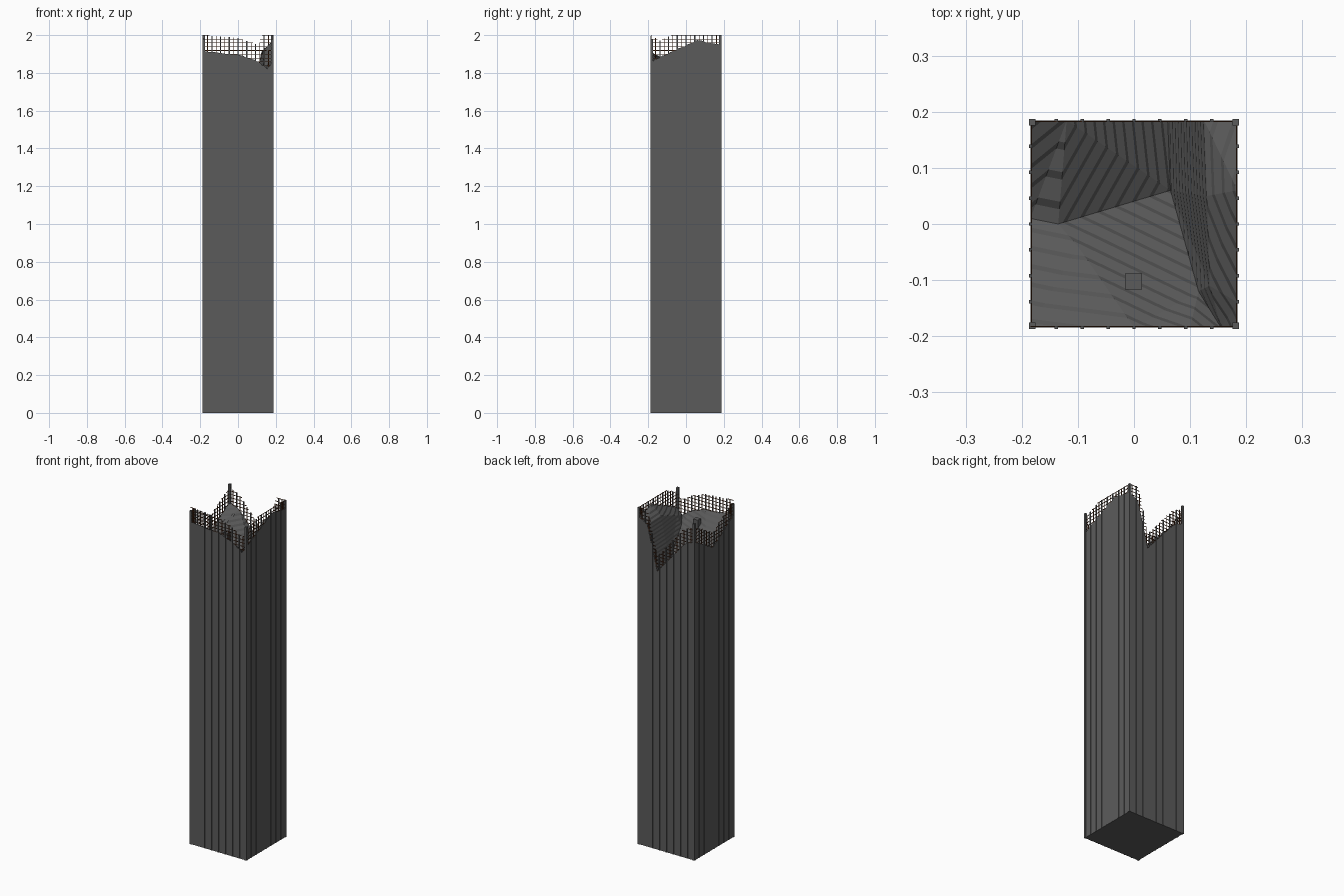
import bpy, bmesh, math
from mathutils import Vector
from mathutils.geometry import delaunay_2d_cdt

if "Cube" in bpy.data.objects:
    bpy.data.objects.remove(bpy.data.objects["Cube"])

W = 0.1845      # half width of the core
STEP = 0.02     # layer height of the terraced top
OVER = 0.09     # how far the mesh stands above the core


def material(name, col):
    m = bpy.data.materials.new(name)
    m.diffuse_color = (*col, 1)
    m.use_nodes = True
    m.node_tree.nodes["Principled BSDF"].inputs["Base Color"].default_value = m.diffuse_color
    return m


GREY = material("dark concrete", (0.105, 0.105, 0.105))
RUST = material("rusty brown", (0.09, 0.027, 0.009))


def finish(bm, name, mat):
    me = bpy.data.meshes.new(name)
    bm.to_mesh(me)
    bm.free()
    me.materials.append(mat)
    ob = bpy.data.objects.new(name, me)
    bpy.context.collection.objects.link(ob)
    return ob


def box(bm, lo, hi):
    vs = [bm.verts.new((x, y, z)) for z in (lo[2], hi[2])
          for x, y in ((lo[0], lo[1]), (hi[0], lo[1]), (hi[0], hi[1]), (lo[0], hi[1]))]
    for f in ((3, 2, 1, 0), (4, 5, 6, 7), (0, 1, 5, 4), (1, 2, 6, 5), (2, 3, 7, 6), (3, 0, 4, 7)):
        bm.faces.new([vs[i] for i in f])


# Broken top: heights along each wall as (position along wall, z)
front = [(-W, 1.91), (0, 1.895), (0.1, 1.86), (0.155, 1.82), (W, 1.855)]
right = [(-W, 1.855), (-0.14, 1.88), (0.06, 1.97), (W, 1.945)]
back = [(-W, 1.89), (-0.12, 1.86), (0.06, 1.65), (0.125, 1.91), (W, 1.945)]
left = [(-W, 1.91), (0.01, 1.79), (W, 1.89)]
inner = [(-0.135, 0, 1.79), (0.065, 0.06, 1.66), (0.115, -0.12, 1.79),
         (0.13, 0.05, 1.91), (0.135, -0.11, 1.85), (-0.1, -0.04, 1.81)]


def terrace(z):
    k = math.floor(z / STEP + 1e-4)
    t = z - k * STEP
    return k * STEP + (2 * t if t < 0.005 else 0.010 + (t - 0.005) * 10 / 15)


# Core: terraced valley surface closed down to the ground
ring = [(x, -W, z) for x, z in front] + [(W, y, z) for y, z in right[1:]]
ring += [(x, W, z) for x, z in back[-2::-1]] + [(-W, y, z) for y, z in left[-2:0:-1]]
pts = ring + inner
n = len(ring)
loop = [(i, (i + 1) % n) for i in range(n)]
breaks = [(n, n + 1), (n + 1, n + 2), (n + 3, n + 4)]
co, _, tris, orig, _, _ = delaunay_2d_cdt([Vector(p[:2]) for p in pts], loop + breaks, [], 1, 1e-6)
bm = bmesh.new()
vs = [bm.verts.new((c.x, c.y, pts[o[0]][2])) for c, o in zip(co, orig)]
for t in tris:
    bm.faces.new([vs[i] for i in t])
for k in range(80, 101):
    for dz in (0, 0.005):
        bmesh.ops.bisect_plane(bm, geom=bm.verts[:] + bm.edges[:] + bm.faces[:], dist=1e-6,
                               plane_co=(0, 0, k * STEP + dz), plane_no=(0, 0, 1))
for v in bm.verts:
    v.co.z = terrace(v.co.z)
rim = [e for e in bm.edges if e.is_boundary]
new = bmesh.ops.extrude_edge_only(bm, edges=rim)["geom"]
for v in new:
    if isinstance(v, bmesh.types.BMVert):
        v.co.z = 0
base = [e for e in new if isinstance(e, bmesh.types.BMEdge) and e.is_boundary]
bmesh.ops.holes_fill(bm, edges=base)
bmesh.ops.recalc_face_normals(bm, faces=bm.faces[:])
finish(bm, "broken_core", GREY)

# Small block lying on the terraces
bm = bmesh.new()
box(bm, (-0.016, -0.117, 1.8), (0.014, -0.088, 1.872))
finish(bm, "small_block", GREY)


def height(profile, u):
    for (a, za), (b, zb) in zip(profile, profile[1:]):
        if u <= b:
            return za + (zb - za) * max(0, u - a) / (b - a)
    return profile[-1][1]


def wall_box(bm, side, u0, u1, d0, d1, z0, z1):
    """Box on one wall: u along the wall, d outward distance from the centre."""
    axis, s = side
    a, b = sorted((s * d0, s * d1))
    if axis == "y":
        box(bm, (u0, a, z0), (u1, b, z1))
    else:
        box(bm, (a, u0, z0), (b, u1, z1))


walls = [(("y", -1), front), (("x", 1), right), (("y", 1), back), (("x", -1), left)]
ribs, wires = bmesh.new(), bmesh.new()
cell = 2 * W / 16
for side, prof in walls:
    # Vertical ribs, slightly proud of the wall
    for i in range(1, 8):
        u = -W + i * 2 * cell
        wall_box(ribs, side, u - 0.003, u + 0.003, 0.1815, 0.187, 0, min(2, height(prof, u) + OVER))
    # Thin upright wires between the ribs
    for i in range(1, 16, 2):
        u = -W + i * cell
        h = height(prof, u)
        wall_box(wires, side, u - 0.0015, u + 0.0015, 0.1815, 0.184, h - 0.02, min(2, h + OVER))
    # Level wires, only where they clear the core
    for k in range(83, 101):
        z = k * STEP - 0.003
        for i in range(32):
            u = -W + i * cell / 2
            h = height(prof, u + cell / 4)
            if h - 0.005 < z < h + OVER:
                wall_box(wires, side, u, u + cell / 2, 0.1815, 0.184, z, z + 0.003)

# Corner posts
for x, y, z in ((-1, -1, 1.98), (1, -1, 1.98), (1, 1, 2), (-1, 1, 2)):
    box(ribs, (x * 0.1815 - 0.006, y * 0.1815 - 0.006, 0), (x * 0.1815 + 0.006, y * 0.1815 + 0.006, z))
finish(ribs, "wall_ribs_and_posts", GREY)
finish(wires, "wire_mesh", RUST)
